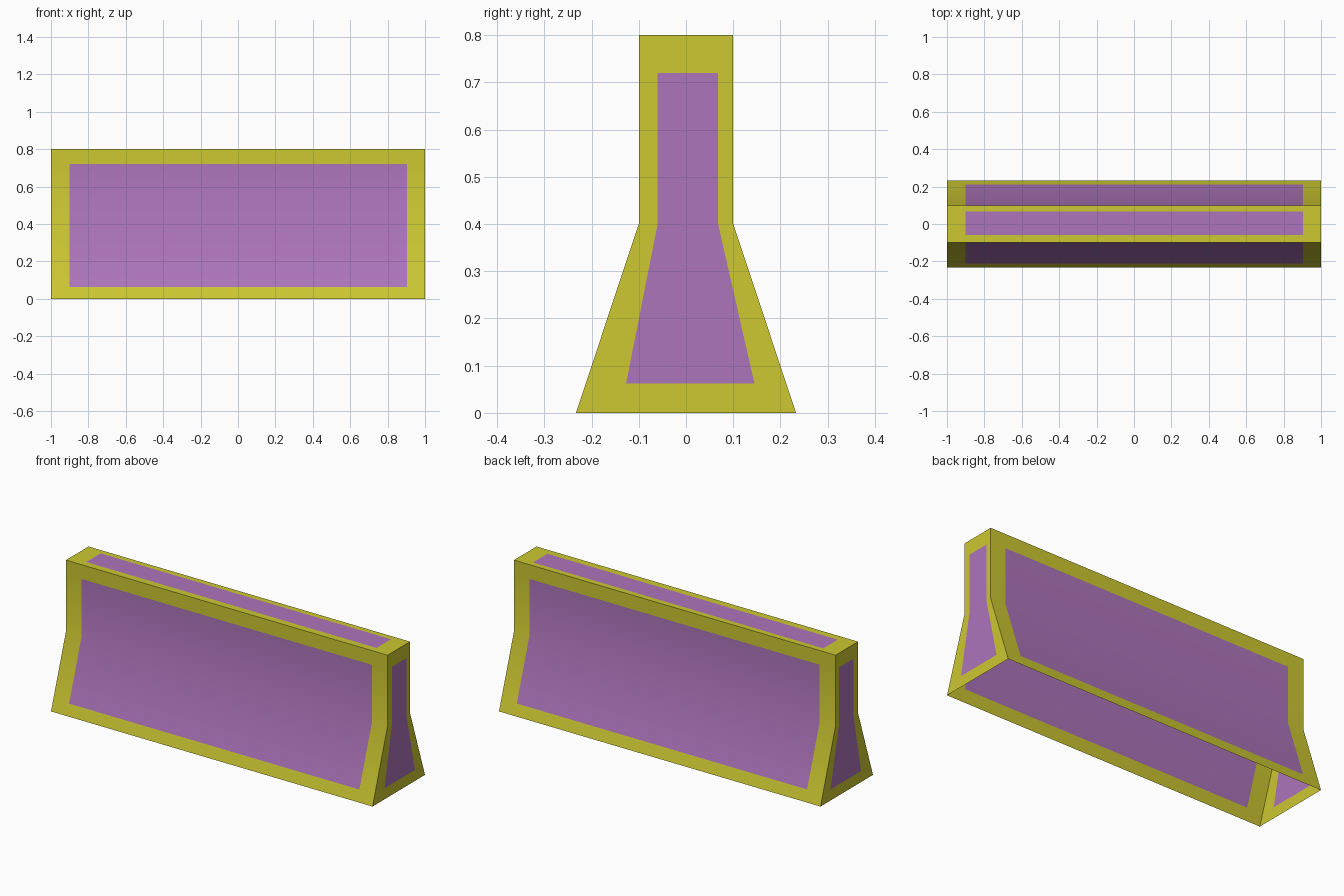
import bpy, bmesh, math
from mathutils import Vector

cube = bpy.data.objects.get("Cube")
if cube:
    bpy.data.objects.remove(cube, do_unlink=True)


def make_material(name, color):
    mat = bpy.data.materials.new(name)
    mat.use_nodes = True
    mat.diffuse_color = color
    mat.node_tree.nodes["Principled BSDF"].inputs["Base Color"].default_value = color
    return mat


# Cross-section levels: height, half width, panel edge toward -y, panel edge toward +y
LEVELS = [
    (0.0, 0.233, -0.139, 0.159),
    (0.062, 0.2125, -0.127, 0.145),
    (0.4, 0.1, -0.06, 0.068),
    (0.72, 0.1, -0.06, 0.068),
    (0.8, 0.1, -0.06, 0.068),
]
COLUMNS = (-1.0, -0.902, 0.904, 1.0)
CENTER = Vector((0, 0, 0.4))

bm = bmesh.new()


def add_sheet(rows):
    """Grid of quads: the outer ring is border, the inner cells are panel."""
    grid = [[bm.verts.new(p) for p in row] for row in rows]
    last = len(grid) - 2
    for r in range(last + 1):
        for c in range(3):
            a, b = grid[r], grid[r + 1]
            face = bm.faces.new((a[c], a[c + 1], b[c + 1], b[c]))
            face.normal_update()
            if face.normal.dot(face.calc_center_median() - CENTER) < 0:
                face.normal_flip()
            face.material_index = int(0 < r < last and c == 1)


# Front and back walls, then both ends; the underside stays open
for side in (-1, 1):
    add_sheet([[(x, side * w, z) for x in COLUMNS] for z, w, lo, hi in LEVELS])
    add_sheet([[(side, y, z) for y in (-w, lo, hi, w)] for z, w, lo, hi in LEVELS])

# Flat top
z, w, lo, hi = LEVELS[-1]
add_sheet([[(x, y, z) for x in COLUMNS] for y in (-w, lo, hi, w)])

bmesh.ops.remove_doubles(bm, verts=bm.verts[:], dist=0.0005)
mesh = bpy.data.meshes.new("barrier_shell")
bm.to_mesh(mesh)
bm.free()

mesh.materials.append(make_material("yellow border", (0.61, 0.578, 0.032, 1)))
mesh.materials.append(make_material("purple panel", (0.42, 0.178, 0.50, 1)))

barrier = bpy.data.objects.new("barrier_shell", mesh)
bpy.context.collection.objects.link(barrier)
bpy.ops.object.select_all(action="DESELECT")
barrier.select_set(True)
bpy.context.view_layer.objects.active = barrier
bpy.ops.object.shade_smooth_by_angle(angle=math.radians(30))
